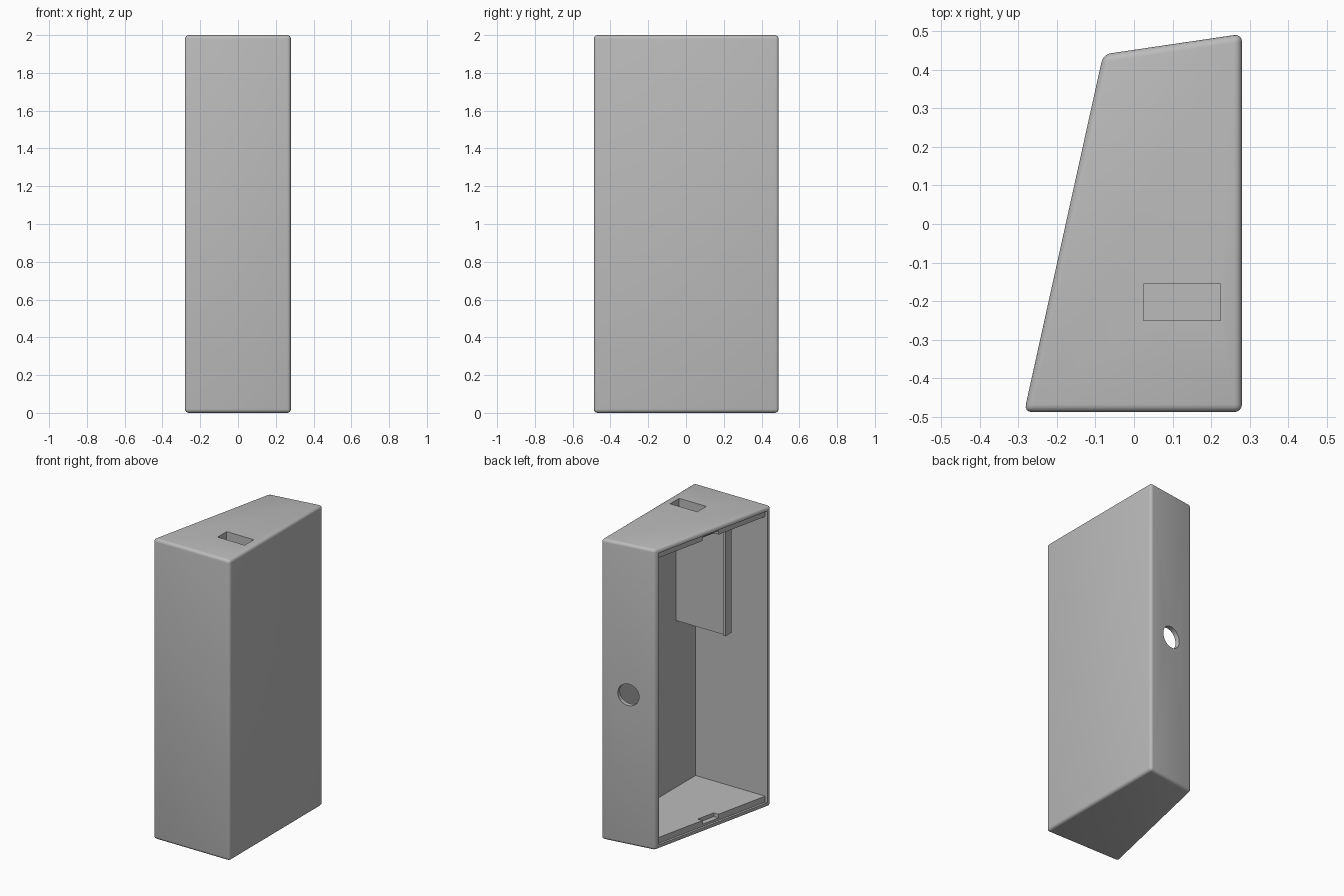
import bpy, bmesh, math
from mathutils import Matrix

old = bpy.data.objects.get("Cube")
if old:
    bpy.data.objects.remove(old, do_unlink=True)

# Single grey plastic
grey = bpy.data.materials.new("grey plastic")
grey.use_nodes = True
colour = (0.5, 0.5, 0.5, 1)
grey.diffuse_color = colour
bsdf = next(n for n in grey.node_tree.nodes if n.type == 'BSDF_PRINCIPLED')
bsdf.inputs["Base Color"].default_value = colour


def add_object(name, bm):
    bmesh.ops.recalc_face_normals(bm, faces=bm.faces)
    mesh = bpy.data.meshes.new(name)
    bm.to_mesh(mesh)
    bm.free()
    mesh.materials.append(grey)
    ob = bpy.data.objects.new(name, mesh)
    bpy.context.collection.objects.link(ob)
    return ob


def prism(name, outline, z0, z1, radius=0):
    """Extrude an xy outline from z0 to z1, optionally rounding every edge."""
    bm = bmesh.new()
    base = bm.faces.new([bm.verts.new((x, y, z0)) for x, y in outline])
    top = bmesh.ops.extrude_face_region(bm, geom=[base])["geom"]
    for v in top:
        if isinstance(v, bmesh.types.BMVert):
            v.co.z = z1
    bmesh.ops.recalc_face_normals(bm, faces=bm.faces)
    if radius:
        bmesh.ops.bevel(bm, geom=bm.edges[:], offset=radius, segments=4,
                        profile=0.5, affect='EDGES')
    return add_object(name, bm)


def box(name, x0, x1, y0, y1, z0, z1):
    return prism(name, [(x0, y0), (x1, y0), (x1, y1), (x0, y1)], z0, z1)


def cut(target, cutter):
    cutter.hide_render = True
    mod = target.modifiers.new("cut", 'BOOLEAN')
    mod.operation = 'DIFFERENCE'
    mod.solver = 'EXACT'
    mod.object = cutter
    bpy.context.view_layer.objects.active = target
    bpy.ops.object.modifier_apply(modifier=mod.name)
    bpy.data.objects.remove(cutter, do_unlink=True)


# Wedge-shaped housing with rounded edges
housing = prism("housing", [(-0.285, -0.488), (0.28, -0.488), (0.28, 0.493), (-0.08, 0.44)],
                0, 2, 0.02)

# Main cavity, open through the slanted side
cut(housing, prism("cavity_cutter", [(0.25, -0.457), (0.25, 0.458), (-0.4, 0.362), (-0.4, -0.457)],
                   0.07, 1.93))

# Shallow seat for a cover around the opening
cut(housing, prism("seat_cutter", [(-0.263, -0.457), (-0.071, 0.411), (-0.4, 0.362), (-0.4, -0.457)],
                   0.03, 1.97))

# Clip notches in the middle of the top and bottom ledges
cut(housing, prism("notch_cutter", [(-0.25, -0.085), (-0.146, -0.085), (-0.117, 0.045), (-0.22, 0.045)],
                   0.045, 1.955))

# Rectangular slot through the top
cut(housing, box("slot_cutter", 0.025, 0.225, -0.25, -0.155, 1.85, 2.1))

# Round hole through the back wall
bm = bmesh.new()
bmesh.ops.create_cone(bm, cap_ends=True, segments=48, radius1=0.072, radius2=0.072, depth=0.3,
                      matrix=Matrix.Translation((0.1, 0.45, 1.0))
                      @ Matrix.Rotation(math.radians(8.4), 4, 'Z')
                      @ Matrix.Rotation(math.radians(90), 4, 'X'))
cut(housing, add_object("hole_cutter", bm))

# Hanging mounting plate with a raised edge rib
box("mounting_plate", -0.11, 0.255, -0.30, -0.251, 1.18, 1.935)
box("plate_rib", -0.125, -0.11, -0.30, -0.237, 1.18, 1.935)

# Smooth the rounded edges only
bpy.ops.object.select_all(action='DESELECT')
housing.select_set(True)
bpy.context.view_layer.objects.active = housing
bpy.ops.object.shade_smooth_by_angle(angle=math.radians(30))
